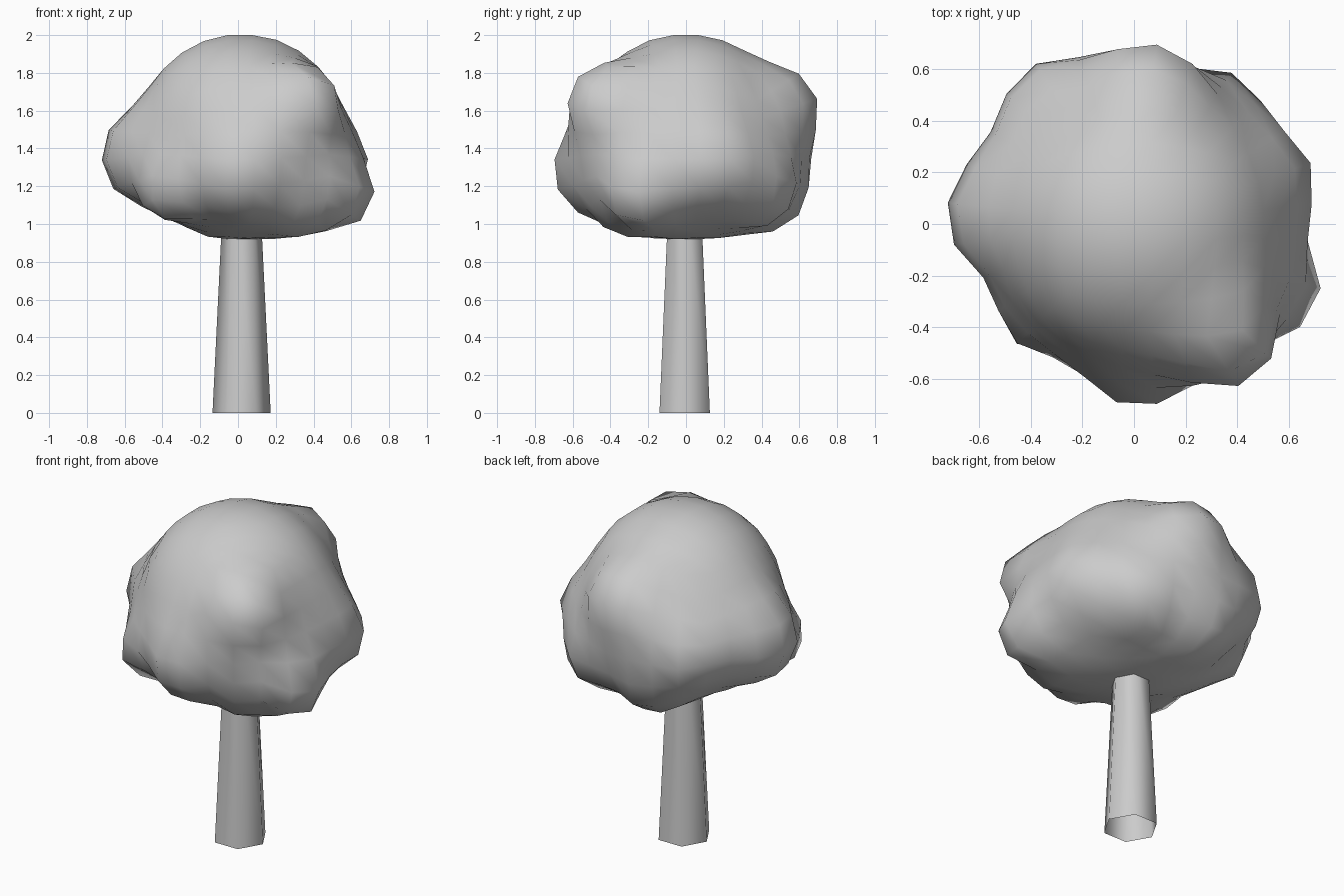
import bpy, bmesh
from math import pi, tan, sqrt
from mathutils import Vector

if "Cube" in bpy.data.objects:
    bpy.data.objects.remove(bpy.data.objects["Cube"])

# Tapered six-sided trunk, open at the ends, running up into the crown
bpy.ops.mesh.primitive_cone_add(vertices=6, radius1=0.154, radius2=0.095, depth=1.2,
                                end_fill_type='NOTHING', location=(0.019, -0.007, 0.6),
                                rotation=(0, 0, pi / 2))
trunk = bpy.context.object
trunk.name = "trunk"
bpy.ops.object.shade_smooth()

# Leaf lumps: centre x, y, z and radius
CENTRE = Vector((0.01, 0, 1.42))
LUMPS = [
    (0.02, 0.00, 1.455, 0.555),   # main mass
    (0.33, -0.41, 1.62, 0.23),    # upper front right
    (0.02, -0.44, 1.29, 0.27),    # front
    (0.49, -0.22, 1.19, 0.235),   # lower right
    (0.45, 0.15, 1.32, 0.25),     # right
    (-0.45, 0.04, 1.36, 0.275),   # left
    (-0.35, -0.33, 1.19, 0.18),   # lower front left
    (0.04, 0.46, 1.59, 0.25),     # upper back
    (-0.26, 0.39, 1.37, 0.26),    # back left
    (0.27, 0.36, 1.23, 0.25),     # lower back right
    (-0.08, 0.40, 1.20, 0.25),    # lower back
    (0.30, -0.29, 1.16, 0.23),    # lower front right
]


def reach(d):
    """Distance from the crown centre to the outside of the lumps along d."""
    best = 0.0
    for x, y, z, r in LUMPS:
        c = Vector((x, y, z)) - CENTRE
        along = c.dot(d)
        disc = r * r - c.length_squared + along * along
        if disc > 0:
            best = max(best, along + sqrt(disc))
    return best


# Crown: evenly divided cube pushed out to the lumps
bm = bmesh.new()
bmesh.ops.create_cube(bm, size=2)
bmesh.ops.subdivide_edges(bm, edges=bm.edges[:], cuts=6, use_grid_fill=True)
dirs = {v: Vector([tan(a * pi / 4) for a in v.co]).normalized() for v in bm.verts}
radii = {v: reach(d) for v, d in dirs.items()}

# Fill the valleys between lumps
for _ in range(3):
    radii = {v: max(r, sum(radii[e.other_vert(v)] for e in v.link_edges) / len(v.link_edges) - 0.005)
             for v, r in radii.items()}

for v in bm.verts:
    p = CENTRE + dirs[v] * radii[v]
    p.z = min(2.0, max(0.92, p.z))
    v.co = p
for f in bm.faces:
    f.smooth = True
mesh = bpy.data.meshes.new("crown")
bm.to_mesh(mesh)
bm.free()
crown = bpy.data.objects.new("crown", mesh)
bpy.context.collection.objects.link(crown)
